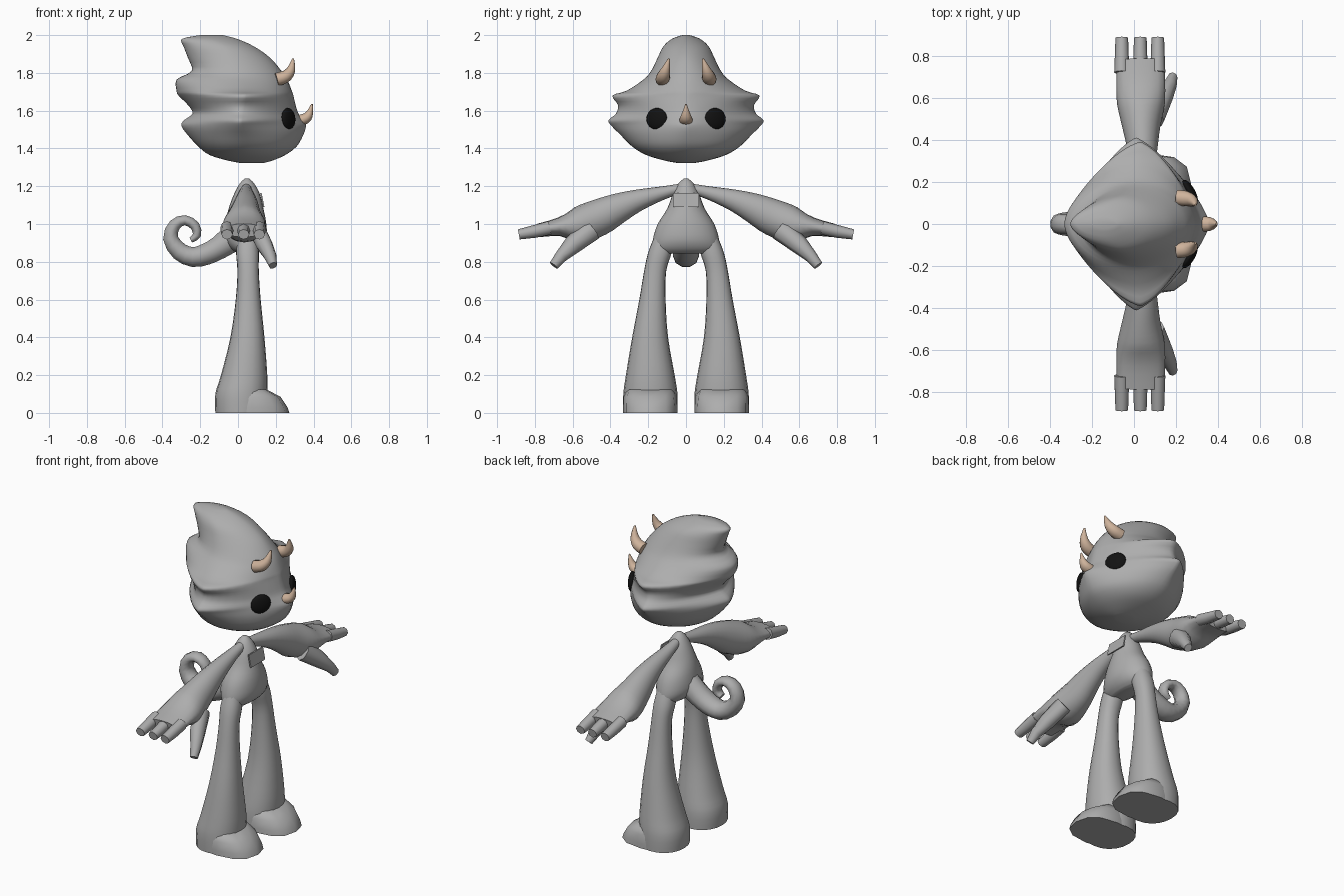
import bpy, math
from mathutils import Vector, Matrix


def material(name, color):
    m = bpy.data.materials.new(name)
    m.diffuse_color = (*color, 1)
    return m


GREY = material("grey", (0.42, 0.42, 0.42))
BLACK = material("black", (0.006, 0.006, 0.006))
HORN = material("horn beige", (0.62, 0.45, 0.33))


def smooth_rows(rows, k):
    # Catmull-Rom interpolation of table rows
    out, n = [], len(rows)
    for i in range(n - 1):
        a, b, c, d = (rows[max(i - 1, 0)], rows[i], rows[i + 1], rows[min(i + 2, n - 1)])
        for s in range(k):
            t = s / k
            out.append([0.5 * (2 * q + (r - p) * t + (2 * p - 5 * q + 4 * r - w) * t * t
                               + (3 * q - p - 3 * r + w) * t ** 3)
                        for p, q, r, w in zip(a, b, c, d)])
    return out + [list(rows[-1])]


def loft(name, rings, mat, angle=60):
    n = len(rings[0])
    verts = [p for r in rings for p in r]
    faces = [(i * n + j, i * n + (j + 1) % n, (i + 1) * n + (j + 1) % n, (i + 1) * n + j)
             for i in range(len(rings) - 1) for j in range(n)]
    faces += [tuple(range(n))[::-1], tuple(range(len(verts) - n, len(verts)))]
    me = bpy.data.meshes.new(name)
    me.from_pydata(verts, [], faces)
    me.materials.append(mat)
    ob = bpy.data.objects.new(name, me)
    bpy.context.collection.objects.link(ob)
    bpy.ops.object.select_all(action='DESELECT')
    ob.select_set(True)
    bpy.context.view_layer.objects.active = ob
    bpy.ops.object.mode_set(mode='EDIT')
    bpy.ops.mesh.select_all(action='SELECT')
    bpy.ops.mesh.normals_make_consistent(inside=False)
    bpy.ops.object.mode_set(mode='OBJECT')
    bpy.ops.object.shade_smooth_by_angle(angle=math.radians(angle))
    return ob


def slice_ring(z, xb, xf, cx, y0, y1, p, n):
    # horizontal superellipse slice with separate back and front reach
    pts, cy, hy = [], (y0 + y1) / 2, (y1 - y0) / 2
    for j in range(n):
        a = math.tau * j / n
        c, s = math.cos(a), math.sin(a)
        ex = math.copysign(abs(c) ** (2 / p), c)
        ey = math.copysign(abs(s) ** (2 / p), s)
        pts.append((cx + ex * ((xf - cx) if c > 0 else (cx - xb)), cy + hy * ey, z))
    return pts


def tube(name, rows, axis, mat, n=12, k=3, angle=60):
    # rows: x, y, z, radius along axis, radius across
    rows = smooth_rows(rows, k)
    pos = [Vector(r[:3]) for r in rows]
    rings = []
    for i, r in enumerate(rows):
        t = (pos[min(i + 1, len(pos) - 1)] - pos[max(i - 1, 0)]).normalized()
        u = Vector(axis)
        u = (u - t * u.dot(t)).normalized()
        v = t.cross(u)
        rings.append([pos[i] + u * r[3] * math.cos(math.tau * j / n)
                      + v * r[4] * math.sin(math.tau * j / n) for j in range(n)])
    return loft(name, rings, mat, angle)


# Head with swept-back spikes: z, back, front, centre, half width, roundness
head_rows = [
    (1.322, 0.02, 0.13, 0.07, 0.04, 2.0), (1.335, -0.05, 0.18, 0.06, 0.11, 2.0),
    (1.365, -0.15, 0.25, 0.05, 0.21, 1.9), (1.41, -0.21, 0.31, 0.03, 0.285, 1.75),
    (1.47, -0.265, 0.345, 0.02, 0.345, 1.5), (1.52, -0.30, 0.36, 0.01, 0.395, 1.3),
    (1.55, -0.285, 0.345, 0.01, 0.41, 1.3), (1.585, -0.24, 0.32, 0.01, 0.37, 1.45),
    (1.63, -0.265, 0.305, 0.02, 0.36, 1.5), (1.68, -0.315, 0.293, 0.03, 0.39, 1.4),
    (1.705, -0.325, 0.285, 0.02, 0.315, 1.6), (1.765, -0.325, 0.26, 0.0, 0.225, 1.8),
    (1.81, -0.245, 0.23, -0.01, 0.185, 1.9), (1.88, -0.265, 0.17, -0.04, 0.15, 1.8),
    (1.94, -0.288, 0.085, -0.08, 0.12, 1.8), (1.98, -0.297, -0.005, -0.14, 0.075, 1.8),
    (2.0, -0.20, -0.08, -0.14, 0.02, 2.0)]
head = loft("head", [slice_ring(z, b, f, c, -h, h, p, 48)
                     for z, b, f, c, h, p in smooth_rows(head_rows, 3)], GREY, 80)

# Torso
torso_rows = [
    (0.845, 0.0, 0.10, 0.15), (0.87, -0.04, 0.13, 0.175), (0.92, -0.068, 0.152, 0.175),
    (1.0, -0.065, 0.15, 0.15), (1.08, -0.05, 0.135, 0.10), (1.16, -0.02, 0.115, 0.07),
    (1.215, 0.01, 0.085, 0.04), (1.24, 0.035, 0.06, 0.012)]
loft("torso", [slice_ring(z, b, f, 0.045, -h, h, 2, 24)
               for z, b, f, h in smooth_rows(torso_rows, 3)], GREY)

# Small chest plate
plate = [[(x + dx, y, z) for x, y, z in
          ((0.125, -0.07, 1.165), (0.125, 0.07, 1.165), (0.14, 0.07, 1.09), (0.14, -0.07, 1.09))]
         for dx in (-0.008, 0)]
loft("chest_plate", plate, GREY, 30)

# Curled tail
tail_rows = [
    (-0.01, 0, 0.94, 0.07, 0.08), (-0.10, 0, 0.875, 0.07, 0.065), (-0.17, 0, 0.84, 0.07, 0.06),
    (-0.24, 0, 0.825, 0.066, 0.055), (-0.31, 0, 0.855, 0.058, 0.05), (-0.357, 0, 0.925, 0.05, 0.042),
    (-0.335, 0, 0.995, 0.045, 0.034), (-0.28, 0, 1.02, 0.042, 0.028), (-0.228, 0, 0.99, 0.038, 0.027),
    (-0.218, 0, 0.94, 0.034, 0.023), (-0.25, 0, 0.915, 0.026, 0.015)]
tube("tail", tail_rows, (0, 1, 0), GREY, n=10, k=2)

# Horns and nose horn
tube("nose_horn", [(0.315, 0, 1.545, 0.037, 0.03), (0.36, 0, 1.56, 0.033, 0.028),
                   (0.38, 0, 1.59, 0.02, 0.018), (0.392, 0, 1.635, 0.004, 0.004)],
     (0, 1, 0), HORN)

leg_rows = [
    (0.0, -0.12, 0.155, 0.045, 0.332), (0.10, -0.12, 0.155, 0.045, 0.332),
    (0.2, -0.09, 0.155, 0.06, 0.318), (0.4, -0.04, 0.14, 0.095, 0.285),
    (0.6, -0.012, 0.12, 0.108, 0.247), (0.75, -0.003, 0.11, 0.105, 0.222),
    (0.85, -0.01, 0.11, 0.075, 0.20), (0.94, 0.0, 0.1, 0.06, 0.165)]
arm_rows = [
    (0.045, 0.02, 1.19, 0.025, 0.025), (0.042, 0.12, 1.165, 0.038, 0.035),
    (0.042, 0.25, 1.127, 0.055, 0.057), (0.04, 0.36, 1.083, 0.072, 0.08),
    (0.035, 0.46, 1.035, 0.09, 0.097), (0.033, 0.57, 0.995, 0.113, 0.095),
    (0.032, 0.67, 0.985, 0.116, 0.05), (0.031, 0.78, 0.966, 0.112, 0.036)]

for side, s in (("left", 1), ("right", -1)):
    # Leg
    loft(side + "_leg", [slice_ring(z, b, f, (b + f) / 2, *sorted((s * i, s * o)), 2.2, 20)
                         for z, b, f, i, o in smooth_rows(leg_rows, 3)], GREY)
    # Foot with blunt toe
    loft(side + "_foot", [slice_ring(z, b, f, 0.08, *sorted((s * i, s * o)), 2.5, 12)
                          for z, b, f, i, o in ((0.0, -0.12, 0.272, 0.045, 0.333),
                                                (0.03, -0.12, 0.262, 0.045, 0.333),
                                                (0.085, -0.11, 0.225, 0.05, 0.33),
                                                (0.125, -0.09, 0.15, 0.07, 0.31))], GREY)
    # Arm, fingers and thumb
    tube(side + "_arm", [(x, s * y, z, a, b) for x, y, z, a, b in arm_rows],
         (1, 0, 0), GREY, n=16)
    for i, fx in enumerate((-0.058, 0.03, 0.113)):
        tube(f"{side}_finger_{i + 1}",
             [(fx, s * 0.72, 0.98, 0.036, 0.036), (fx, s * 0.80, 0.961, 0.033, 0.034),
              (fx, s * 0.885, 0.945, 0.03, 0.027)], (1, 0, 0), GREY, n=8, k=1)
    tube(side + "_thumb",
         [(0.10, s * 0.50, 0.97, 0.045, 0.06), (0.14, s * 0.60, 0.89, 0.045, 0.05),
          (0.17, s * 0.66, 0.83, 0.034, 0.034), (0.185, s * 0.70, 0.78, 0.022, 0.026)],
         (1, 0, 0), GREY, n=8, k=1)
    # Brow horn
    tube(side + "_brow_horn",
         [(0.205, s * 0.125, 1.765, 0.037, 0.035), (0.25, s * 0.12, 1.78, 0.036, 0.033),
          (0.28, s * 0.108, 1.815, 0.025, 0.024), (0.292, s * 0.09, 1.875, 0.005, 0.005)],
         (0, 1, 0), HORN)
    # Eye: shallow dome set on the face
    hit, loc, nor, _ = head.ray_cast(Vector((1, s * 0.155, 1.557)), Vector((-1, 0, 0)))
    bpy.ops.mesh.primitive_uv_sphere_add(segments=24, ring_count=16, radius=1)
    eye = bpy.context.object
    eye.name = side + "_eye"
    direction = Vector((0.85, s * 0.5, 0.05))
    eye.matrix_world = (Matrix.Translation(loc) @ direction.to_track_quat('X', 'Z').to_matrix().to_4x4()
                        @ Matrix.Diagonal((0.022, 0.062, 0.057, 1)))
    eye.data.materials.append(BLACK)
    bpy.ops.object.shade_smooth_by_angle(angle=math.radians(60))
